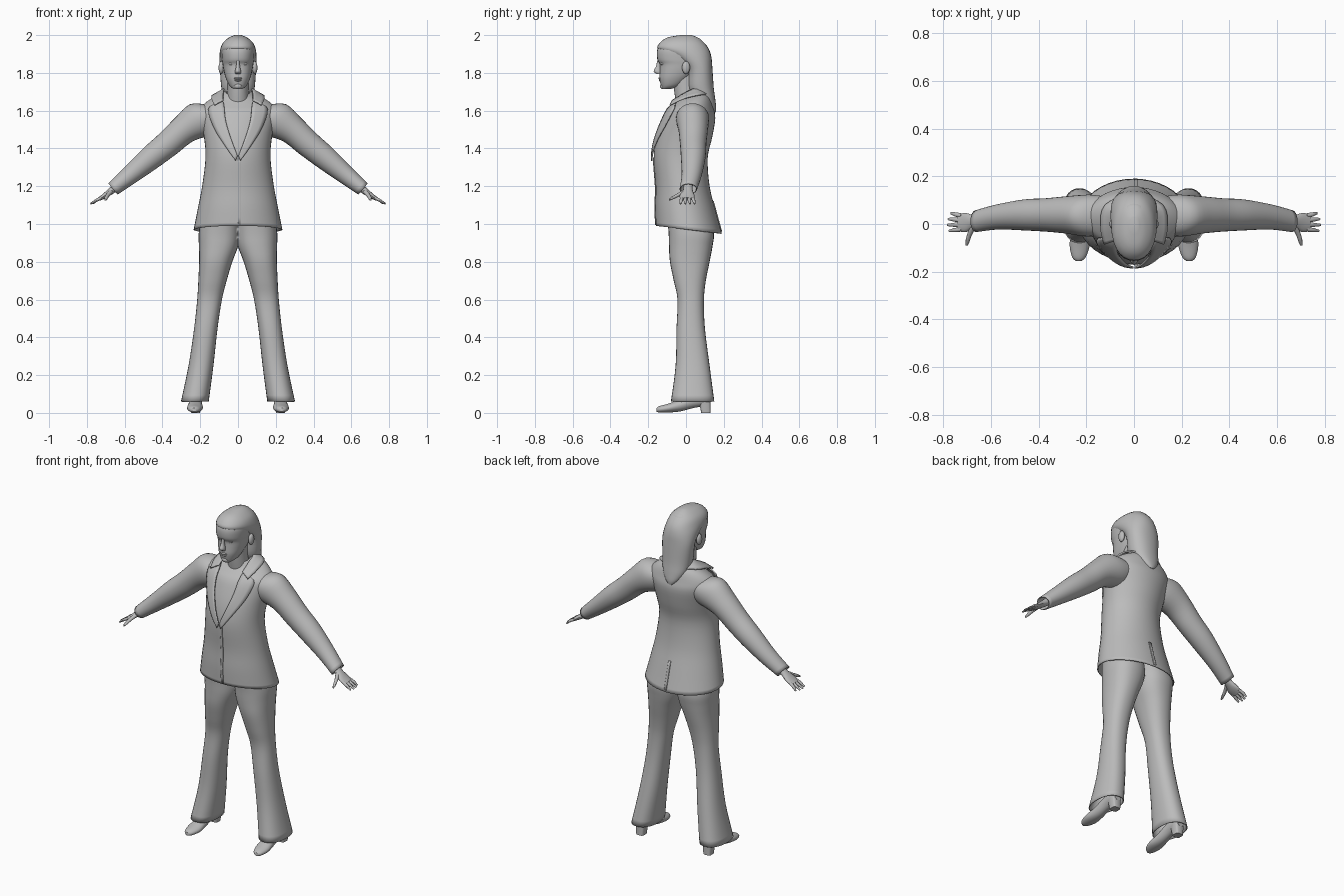
import bpy, bmesh, math
from mathutils import Vector

if "Cube" in bpy.data.objects:
    bpy.data.objects.remove(bpy.data.objects["Cube"])

grey = bpy.data.materials.new("plain grey")
grey.use_nodes = True
grey.diffuse_color = (0.5, 0.5, 0.5, 1)
grey.node_tree.nodes["Principled BSDF"].inputs["Base Color"].default_value = (0.5, 0.5, 0.5, 1)

X, Y, Z = Vector((1, 0, 0)), Vector((0, 1, 0)), Vector((0, 0, 1))
parts = []


def finish(name, bm, mirror=False, cloth=0.0):
    """Turn a bmesh into a shaded object, optionally mirrored or given thickness."""
    bmesh.ops.recalc_face_normals(bm, faces=bm.faces)
    me = bpy.data.meshes.new(name)
    bm.to_mesh(me)
    bm.free()
    me.materials.append(grey)
    ob = bpy.data.objects.new(name, me)
    bpy.context.collection.objects.link(ob)
    if cloth:
        s = ob.modifiers.new("thickness", "SOLIDIFY")
        s.thickness, s.offset = cloth, -1
    if mirror:
        ob.modifiers.new("mirror", "MIRROR").use_clip = False
    parts.append(ob)
    return ob


def smooth_rows(rows, steps):
    """Pass a smooth curve through rows of numbers."""
    rows = [Vector(r) for r in rows]
    out = []
    for i in range(len(rows) - 1):
        p1, p2 = rows[i], rows[i + 1]
        p0, p3 = rows[max(i - 1, 0)], rows[min(i + 2, len(rows) - 1)]
        for k in range(steps):
            t = k / steps
            out.append(0.5 * (2 * p1 + (p2 - p0) * t + (2 * p0 - 5 * p1 + 4 * p2 - p3) * t * t
                              + (3 * p1 - p0 - 3 * p2 + p3) * t ** 3))
    return out + [rows[-1]]


def loft(name, rows, u=X, v=Y, seg=28, steps=4, power=2.0, caps=True, **kw):
    """Rows are centre x, y, z, half width along u, half width along v, slope in z."""
    bm = bmesh.new()
    rings = []
    for r in smooth_rows([tuple(r) + (0,) * (6 - len(r)) for r in rows], steps):
        ring = []
        for k in range(seg):
            a = 2 * math.pi * k / seg
            c, s = (math.copysign(abs(f) ** (2 / power), f) for f in (math.cos(a), math.sin(a)))
            p = Vector(r[:3]) + u * c * r[3] + v * s * r[4] + Z * r[5] * s * r[4]
            ring.append(bm.verts.new(p))
        rings.append(ring)
    for a, b in zip(rings, rings[1:]):
        for k in range(seg):
            n = (k + 1) % seg
            bm.faces.new((a[k], a[n], b[n], b[k]))
    if caps:
        bm.faces.new(rings[0])
        bm.faces.new(rings[-1])
    return finish(name, bm, **kw)


def strip(name, edge_a, edge_b, onto=None, lift=0.012, thick=0.008, mirror=True, back=False):
    """Panel of cloth between two edges, optionally pressed onto a surface."""
    bm = bmesh.new()
    ea, eb = smooth_rows(edge_a, 4), smooth_rows(edge_b, 4)
    grid = [[bm.verts.new(a.lerp(b, k / 4)) for k in range(5)] for a, b in zip(ea, eb)]
    for r, q in zip(grid, grid[1:]):
        for k in range(4):
            bm.faces.new((r[k], r[k + 1], q[k + 1], q[k]))
    ob = finish(name, bm)
    if onto:
        w = ob.modifiers.new("press", "SHRINKWRAP")
        w.target, w.wrap_method, w.wrap_mode, w.offset = onto, "PROJECT", "ABOVE_SURFACE", lift
        w.use_project_y, w.use_positive_direction, w.use_negative_direction = True, not back, back
    s = ob.modifiers.new("thickness", "SOLIDIFY")
    s.thickness, s.offset = thick, 0
    if mirror:
        ob.modifiers.new("mirror", "MIRROR")
    return ob


def blob(name, centre, size, mirror=False):
    bm = bmesh.new()
    bmesh.ops.create_uvsphere(bm, u_segments=16, v_segments=10, radius=1)
    bmesh.ops.scale(bm, vec=size, verts=bm.verts)
    bmesh.ops.translate(bm, vec=centre, verts=bm.verts)
    return finish(name, bm, mirror=mirror)


# Jacket body, flared at the hem and sloping up to the neck
jacket = loft("jacket_body", [
    (0, .015, .97, .235, .175, -.115), (0, -.003, 1.08, .213, .16, -.06),
    (0, -.018, 1.2, .19, .143), (0, -.028, 1.35, .172, .143),
    (0, -.008, 1.46, .18, .147), (0, .018, 1.56, .2, .137),
    (0, .025, 1.61, .2, .12, .05), (0, .03, 1.65, .16, .1, .2),
    (0, .03, 1.68, .1, .075, .3), (0, .02, 1.7, .065, .06, .35)],
    seg=40, caps=False, cloth=.006)

# Sleeves
along = Vector((.77, 0, -.64))
across = Vector((.64, 0, .77))
loft("sleeves", [
    (.12, .035, 1.575, .08, .075), (.19, .035, 1.555, .088, .102),
    (.285, .038, 1.5, .078, .078), (.37, .038, 1.425, .07, .07),
    (.46, .038, 1.352, .065, .064), (.57, .03, 1.26, .053, .05),
    (.662, .012, 1.185, .046, .038)], u=Y, v=across, caps=False, mirror=True, cloth=.005)

# Lapels, collar, front overlap and back vent
strip("lapels",
      [(.012, -.4, 1.335), (.07, -.4, 1.42), (.122, -.4, 1.51), (.15, -.4, 1.6), (.115, -.4, 1.625)],
      [(.002, -.4, 1.36), (.035, -.4, 1.45), (.062, -.4, 1.54), (.072, -.4, 1.62), (.08, -.4, 1.65)],
      onto=jacket)
strip("collar",
      [(.078, -.07, 1.655), (.078, -.01, 1.69), (.068, .05, 1.72), (0, .09, 1.735)],
      [(.125, -.085, 1.63), (.14, -.01, 1.665), (.12, .08, 1.685), (0, .14, 1.685)])
strip("front_overlap", [(.0, -.4, 1.0), (.0, -.4, 1.2), (.0, -.4, 1.35)],
      [(.014, -.4, .995), (.014, -.4, 1.2), (.014, -.4, 1.35)],
      onto=jacket, lift=.002, thick=.004, mirror=False)
strip("back_vent", [(0, .4, .96), (0, .4, 1.12)], [(.015, .4, .96), (.015, .4, 1.12)],
      onto=jacket, lift=.002, thick=.004, mirror=False, back=True)

# Flared trousers: each row is height, inner x, outer x, front y, back y
leg = [(1.04, -.005, .195, -.1, .13), (.95, -.01, .208, -.092, .148),
       (.88, 0, .207, -.09, .14), (.8, .03, .206, -.085, .125),
       (.7, .06, .21, -.065, .105), (.6, .085, .216, -.045, .095),
       (.45, .108, .232, -.05, .1), (.25, .13, .262, -.055, .125),
       (.06, .155, .302, -.08, .15)]
loft("trouser_legs", [((a + b) / 2, (f + k) / 2, z, (b - a) / 2, (k - f) / 2) for z, a, b, f, k in leg],
     power=2.3, caps=False, mirror=True, cloth=.005)

# Shoes with heels
loft("shoes", [
    (.232, -.156, .016, .01, .01), (.231, -.14, .019, .028, .017),
    (.228, -.09, .026, .042, .024), (.226, -.03, .04, .037, .032),
    (.225, .04, .066, .033, .04), (.225, .1, .075, .034, .038),
    (.225, .13, .075, .022, .028)], u=X, v=Z, seg=20, mirror=True)
loft("shoe_heels", [(.225, .105, 0, .024, .025), (.225, .1, .06, .03, .03)],
     seg=16, power=4, mirror=True)

# Hands with fingers and thumbs
loft("palms", [
    (.63, .012, 1.208, .024, .022), (.67, .01, 1.176, .026, .018),
    (.705, .006, 1.15, .04, .014), (.735, .006, 1.132, .036, .01)],
    u=Y, v=across, seg=16, mirror=True)
for i, name in enumerate(("index", "middle", "ring", "little")):
    y = -.022 + i * .019
    reach = (.775, .782, .779, .768)[i]
    loft(name + "_fingers", [
        (.722, y, 1.14, .0095, .009), (.75, y * 1.15, 1.125, .009, .008),
        (reach, y * 1.3, 1.107, .005, .004)], u=Y, v=across, seg=10, mirror=True)
loft("thumbs", [
    (.675, -.012, 1.17, .014, .012), (.69, -.045, 1.152, .011, .01),
    (.698, -.072, 1.138, .009, .009), (.702, -.09, 1.128, .005, .005)],
    u=along, v=across, seg=10, mirror=True)

# Neck and head
loft("neck", [(0, .015, 1.6, .06, .06), (0, .0, 1.7, .055, .062), (0, -.005, 1.79, .055, .065)])
loft("head", [
    (0, -.105, 1.714, .022, .022), (0, -.08, 1.732, .045, .052),
    (0, -.06, 1.77, .064, .08), (0, -.04, 1.81, .075, .099),
    (0, -.03, 1.845, .081, .109), (0, -.029, 1.872, .085, .123),
    (0, -.027, 1.92, .087, .126), (0, -.02, 1.958, .074, .112),
    (0, -.01, 1.983, .045, .08), (0, 0, 1.994, .012, .02)], power=2.25)

# Facial features
loft("nose", [
    (0, -.142, 1.865, .008, .01), (0, -.146, 1.835, .01, .013),
    (0, -.149, 1.808, .016, .022), (0, -.142, 1.794, .014, .012)], seg=12)
blob("eyes", (.034, -.123, 1.848), (.015, .011, .008), mirror=True)
blob("upper_lip", (0, -.137, 1.771), (.022, .009, .006))
blob("lower_lip", (0, -.135, 1.761), (.018, .009, .006))
blob("chin", (0, -.122, 1.73), (.022, .016, .016))
blob("ears", (.089, .0, 1.828), (.014, .021, .034), mirror=True)

# Long hair swept back over the shoulders
loft("hair", [
    (0, .0, 2.0, .018, .03), (0, -.018, 1.987, .048, .08),
    (0, -.021, 1.96, .079, .117), (0, -.013, 1.925, .094, .135),
    (0, .034, 1.88, .098, .101), (0, .07, 1.82, .096, .07),
    (0, .077, 1.72, .088, .07), (0, .1, 1.66, .074, .055),
    (0, .13, 1.615, .042, .03), (0, .145, 1.59, .014, .012)], power=2.2)

# Smooth shading with crisp edges
bpy.ops.object.select_all(action="DESELECT")
for ob in parts:
    ob.select_set(True)
bpy.context.view_layer.objects.active = parts[0]
bpy.ops.object.shade_smooth_by_angle(angle=math.radians(40))
